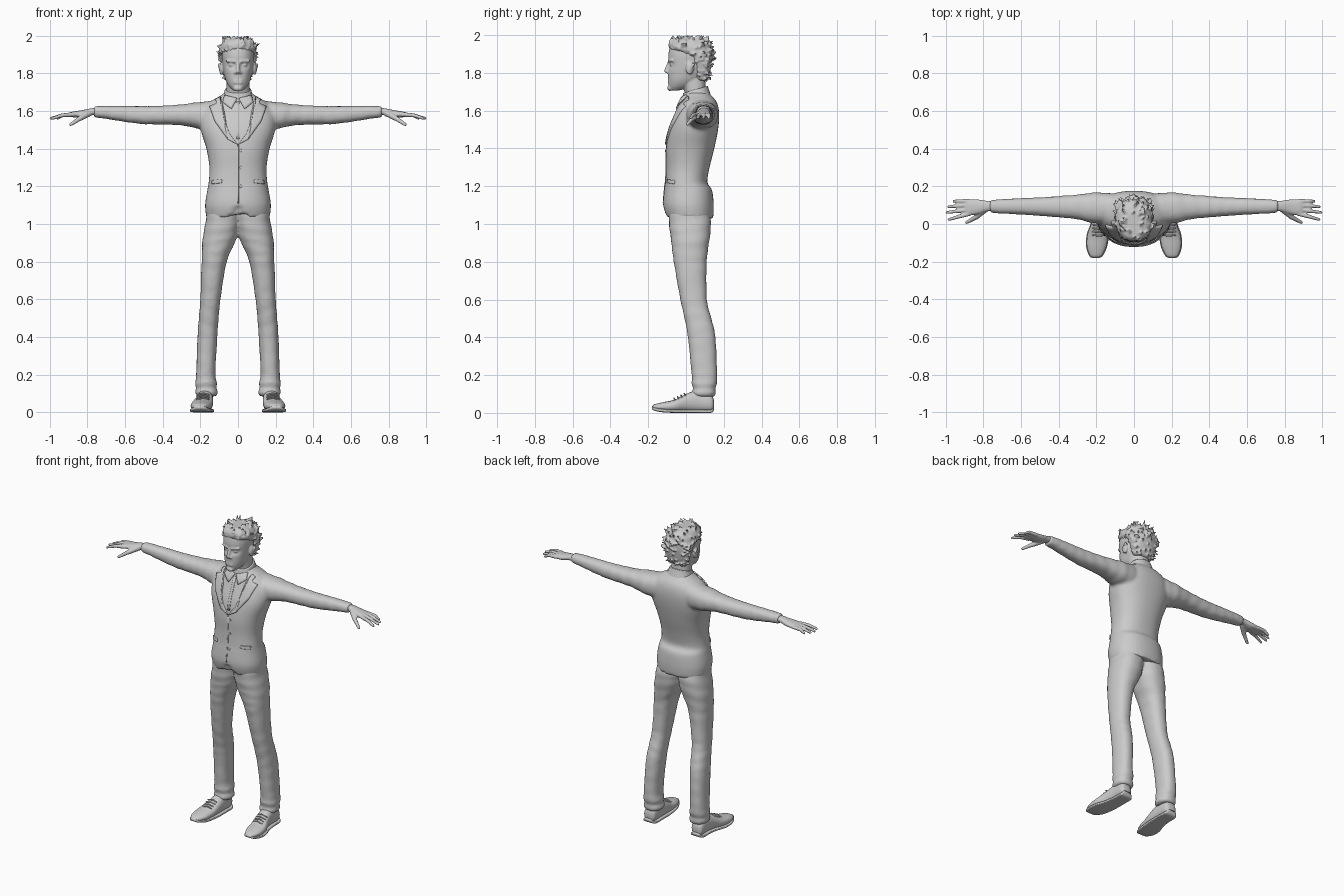
import bpy, bmesh, math, random
from mathutils import Vector
from mathutils.bvhtree import BVHTree

random.seed(4)
cube = bpy.data.objects.get("Cube")
if cube:
    bpy.data.objects.remove(cube, do_unlink=True)

grey = bpy.data.materials.new("plain_grey")
grey.use_nodes = True
tone = (0.6, 0.6, 0.6, 1)
grey.diffuse_color = tone
for node in grey.node_tree.nodes:
    if node.type == 'BSDF_PRINCIPLED':
        node.inputs["Base Color"].default_value = tone


def finish(name, bm, voxel=0, mirror=False, smooth=3, solid=0):
    """Turn a bmesh into a shaded object, optionally mirrored and fused."""
    bmesh.ops.recalc_face_normals(bm, faces=bm.faces[:])
    for f in bm.faces:
        f.smooth = True
    mesh = bpy.data.meshes.new(name)
    bm.to_mesh(mesh)
    bm.free()
    mesh.materials.append(grey)
    obj = bpy.data.objects.new(name, mesh)
    bpy.context.scene.collection.objects.link(obj)
    if mirror:
        obj.modifiers.new("mirror", 'MIRROR')
    if solid:
        mod = obj.modifiers.new("thickness", 'SOLIDIFY')
        mod.thickness = solid
        mod.offset = 0
    if voxel:
        mod = obj.modifiers.new("fuse", 'REMESH')
        mod.mode = 'VOXEL'
        mod.voxel_size = voxel
        mod.use_smooth_shade = True
        mod = obj.modifiers.new("soften", 'SMOOTH')
        mod.factor = 0.5
        mod.iterations = smooth
    return obj


def skin(bm, rings):
    """Join rings of points into a closed tube and return its vertices."""
    rings = [[bm.verts.new(p) for p in ring] for ring in rings]
    sides = len(rings[0])
    for lower, upper in zip(rings, rings[1:]):
        for k in range(sides):
            n = (k + 1) % sides
            bm.faces.new((lower[k], lower[n], upper[n], upper[k]))
    bm.faces.new(rings[0][::-1])
    bm.faces.new(rings[-1])
    return [v for ring in rings for v in ring]


def catmull(p, q, r, s, t):
    return [b + t / 2 * (c - a + t * (2*a - 5*b + 4*c - d + t * (3*(b - c) + d - a)))
            for a, b, c, d in zip(p, q, r, s)]


def loft(bm, axis, rows, side=1, power=2.3, ripple=0, sides=36, steps=5):
    """Skin rows of (position, low a, high a, low b, high b) along an axis."""
    rings, last = [], len(rows) - 1
    fine = [catmull(rows[max(i - 1, 0)], rows[i], rows[i + 1], rows[min(i + 2, last)], k / steps)
            for i in range(last) for k in range(steps)] + [rows[-1]]
    for t, a0, a1, b0, b1 in fine:
        ring = []
        for k in range(sides):
            ang = math.tau * k / sides
            c, s = math.cos(ang), math.sin(ang)
            grow = 1 + ripple * math.sin(t * 90 + 2 * math.sin(ang + t * 9))
            a = (a0 + a1 + (a1 - a0) * grow * math.copysign(abs(c) ** (2 / power), c)) / 2
            b = (b0 + b1 + (b1 - b0) * grow * math.copysign(abs(s) ** (2 / power), s)) / 2
            x, y, z = {'x': (t, a, b), 'y': (a, t, b), 'z': (a, b, t)}[axis]
            ring.append((x * side, y, z))
        rings.append(ring)
    return skin(bm, rings)


def sym(rows):
    return [(z, -w, w, lo, hi) for z, w, lo, hi in rows]


def dome(lat, sides):
    """One latitude ring of a unit sphere."""
    return [Vector((math.cos(lat) * math.cos(math.tau * k / sides),
                    math.cos(lat) * math.sin(math.tau * k / sides), math.sin(lat))) for k in range(sides)]


def ball(bm, centre, size):
    skin(bm, [[Vector(centre) + p * Vector(size) for p in dome(step * .28, 14)] for step in range(-5, 6)])


def rod(bm, a, b, ra, rb, sides=10):
    """Tapered rod with round ends."""
    a, b = Vector(a), Vector(b)
    turn = (b - a).to_track_quat('Z', 'Y')
    ends = ((a, ra, (-1.4, -.7, 0)), (b, rb, (0, .7, 1.4)))
    skin(bm, [[end + turn @ (p * r) for p in dome(lat, sides)] for end, r, lats in ends for lat in lats])


# Jacket: torso and sleeves fused, with a notched front hem
bm = bmesh.new()
torso = loft(bm, 'z', sym([
    (1.03, .168, -.105, .145), (1.1, .175, -.122, .147), (1.18, .163, -.116, .138),
    (1.22, .156, -.11, .113), (1.3, .152, -.106, .125), (1.4, .168, -.106, .15),
    (1.5, .198, -.09, .17), (1.58, .2, -.06, .176), (1.64, .16, -.035, .165),
    (1.68, .095, -.012, .135), (1.7, .07, 0, .11)]))
for v in torso:
    if v.co.y < -.04:
        v.co.z = max(v.co.z, 1.1 - abs(v.co.x) * 1.2)
sleeve = [(.1, .02, .16, 1.5, 1.655), (.2, .003, .168, 1.505, 1.648), (.3, .025, .156, 1.524, 1.635),
          (.4, .035, .148, 1.528, 1.628), (.5, .043, .141, 1.53, 1.626),
          (.6, .05, .137, 1.542, 1.627), (.7, .055, .132, 1.558, 1.627), (.765, .06, .128, 1.566, 1.626)]
for side in (1, -1):
    loft(bm, 'x', sleeve, side, ripple=.02)
jacket = finish("jacket", bm, voxel=.01, smooth=4)

# Trousers: two legs fused at the hips, bunched at the cuffs
bm = bmesh.new()
leg = [(.085, .118, .215, .04, .15), (.105, .107, .229, .03, .16), (.13, .115, .222, .037, .155),
       (.155, .11, .228, .03, .163), (.2, .12, .222, .03, .165), (.4, .11, .215, .01, .156),
       (.5, .103, .208, -.008, .135), (.6, .093, .2, -.03, .111), (.8, .06, .193, -.065, .11),
       (.92, .008, .188, -.08, .125), (1, -.01, .174, -.09, .132), (1.08, -.02, .163, -.09, .12)]
for side in (1, -1):
    loft(bm, 'z', leg, side, ripple=.015)
finish("trousers", bm, voxel=.01)

# Shoes with soles and laces
shoe = [(.147, .155, .2, .02, .07), (.13, .135, .215, .005, .1), (.06, .132, .218, .005, .118),
        (0, .132, .228, .005, .1), (-.06, .137, .248, .005, .07), (-.12, .147, .25, .008, .057),
        (-.165, .168, .235, .016, .046), (-.178, .185, .22, .025, .036)]
bm = bmesh.new()
loft(bm, 'y', shoe)
finish("shoes", bm, mirror=True)
bm = bmesh.new()
loft(bm, 'y', [(y * 1.01, a - .004, b + .004, lo - .005, lo + .013) for y, a, b, lo, hi in shoe], power=5)
finish("soles", bm, mirror=True)
bm = bmesh.new()
for k in range(4):
    y, z = -.005 - .018 * k, .102 - .008 * k
    rod(bm, (.155, y, z - .008), (.185, y - .004, z), .004, .004)
    rod(bm, (.185, y - .004, z), (.218, y, z - .01), .004, .004)
finish("shoe_laces", bm, mirror=True)

# Hands: palm, four fingers and a thumb
bm = bmesh.new()
loft(bm, 'x', [(.73, .07, .12, 1.577, 1.618), (.78, .067, .123, 1.577, 1.614),
               (.83, .052, .13, 1.566, 1.604), (.88, .045, .13, 1.567, 1.596), (.897, .055, .12, 1.573, 1.59)])
for y0, x1, y1 in ((.054, .983, .024), (.077, .993, .061), (.1, .984, .092), (.121, .957, .121)):
    knuckle = (.93, (y0 + y1) / 2, 1.578)
    rod(bm, (.875, y0, 1.581), knuckle, .0125, .0105)
    rod(bm, knuckle, (x1, y1, 1.561), .0105, .008)
rod(bm, (.79, .078, 1.588), (.84, .035, 1.56), .018, .014)
rod(bm, (.84, .035, 1.56), (.888, .008, 1.528), .013, .009)
finish("hands", bm, voxel=.005, mirror=True, smooth=2)

# Head: skull, neck and facial features fused
bm = bmesh.new()
skull = loft(bm, 'z', sym([
    (1.708, .025, -.085, -.03), (1.73, .047, -.091, .03), (1.76, .064, -.094, .075),
    (1.8, .075, -.095, .112), (1.85, .083, -.093, .13), (1.9, .086, -.093, .133),
    (1.95, .078, -.08, .118), (1.975, .05, -.05, .09)]), sides=64, steps=8)
for v in skull:
    if v.co.y < 0:
        dip = ((abs(v.co.x) - .035) / .02) ** 2 + ((v.co.z - 1.843) / .016) ** 2
        v.co.y += .016 * math.exp(-dip)
loft(bm, 'z', sym([(1.62, .066, .005, .12), (1.7, .063, -.008, .107), (1.78, .06, -.03, .1)]))
rod(bm, (0, -.088, 1.86), (0, -.105, 1.81), .008, .011)
ball(bm, (0, -.085, 1.72), (.024, .014, .016))
for z, r in ((1.762, .006), (1.75, .007)):
    rod(bm, (-.018, -.09, z), (.018, -.09, z), r, r)
for s in (1, -1):
    ball(bm, (s * .012, -.096, 1.804), (.009, .01, .008))
    ball(bm, (s * .034, -.075, 1.844), (.015, .011, .009))
    rod(bm, (s * .016, -.09, 1.863), (s * .058, -.075, 1.866), .008, .007)
    ball(bm, (s * .087, .02, 1.825), (.012, .022, .034))
    rod(bm, (s * .09, .012, 1.8), (s * .099, .038, 1.845), .007, .009)
finish("head", bm, voxel=.005, smooth=2)

# Hair: a cap covered in short tousled locks swept up and back
bm = bmesh.new()
cap = loft(bm, 'z', sym([
    (1.76, .055, .05, .108), (1.8, .078, .045, .126), (1.86, .092, .025, .136),
    (1.9, .096, -.01, .137), (1.92, .097, -.078, .135), (1.95, .091, -.09, .124),
    (1.975, .07, -.078, .1), (1.985, .04, -.055, .06)]))
middle = Vector((0, .025, 1.88))
for root in [v.co.copy() for v in random.sample(cap, 200)]:
    out = (root - middle).normalized()
    rise = max(0, root.z - 1.92)
    tip = root + out * random.uniform(.004, .012) + Vector((
        random.uniform(-.014, .014), random.uniform(.002, .016), rise * random.uniform(0, .5)))
    tip.z = min(tip.z, 1.996)
    rod(bm, root - out * .004, tip, .009, .004, sides=7)
finish("hair", bm, voxel=.0055, smooth=1)

# Shirt collar band, lower at the front
bm = bmesh.new()
band = loft(bm, 'z', sym([(1.65, .09, -.026, .135), (1.69, .077, -.02, .122), (1.715, .07, -.015, .115)]))
for v in band:
    v.co.z += (v.co.y - .06) * .3
finish("collar_band", bm)

# Flat tailoring pieces laid onto the jacket front
bpy.context.view_layer.update()
cloth = BVHTree.FromObject(jacket, bpy.context.evaluated_depsgraph_get())


def plate(name, outline, height, mirror=True):
    bm = bmesh.new()
    bm.faces.new([bm.verts.new((x, 0, z)) for x, z in outline])
    bmesh.ops.triangulate(bm, faces=bm.faces[:])
    bmesh.ops.subdivide_edges(bm, edges=bm.edges[:], cuts=4, use_grid_fill=True)
    for v in bm.verts:
        hit = cloth.ray_cast(Vector((v.co.x, -1, v.co.z)), Vector((0, 1, 0)))[0]
        v.co.y = hit.y if hit else .03
    finish(name, bm, mirror=mirror, solid=2 * height)


plate("lapels", [(0, 1.42), (.045, 1.48), (.075, 1.56), (.082, 1.64), (.092, 1.672), (.118, 1.658),
                 (.11, 1.64), (.148, 1.622), (.12, 1.54), (.055, 1.45)], .008)
plate("collar_points", [(.004, 1.665), (.035, 1.61), (.08, 1.645), (.07, 1.68)], .008)
plate("shirt_placket", [(-.009, 1.45), (.009, 1.45), (.009, 1.65), (-.009, 1.65)], .002, False)
plate("pocket_flaps", [(.085, 1.237), (.137, 1.231), (.137, 1.212), (.085, 1.218)], .006)
plate("jacket_edge", [(-.003, 1.11), (.004, 1.11), (.004, 1.42), (-.003, 1.42)], .002, False)
for level in (1.2, 1.3, 1.39):
    plate("jacket_button", [(.014 + .008 * math.cos(k * math.tau / 8), level + .008 * math.sin(k * math.tau / 8))
                            for k in range(8)], .004, False)
